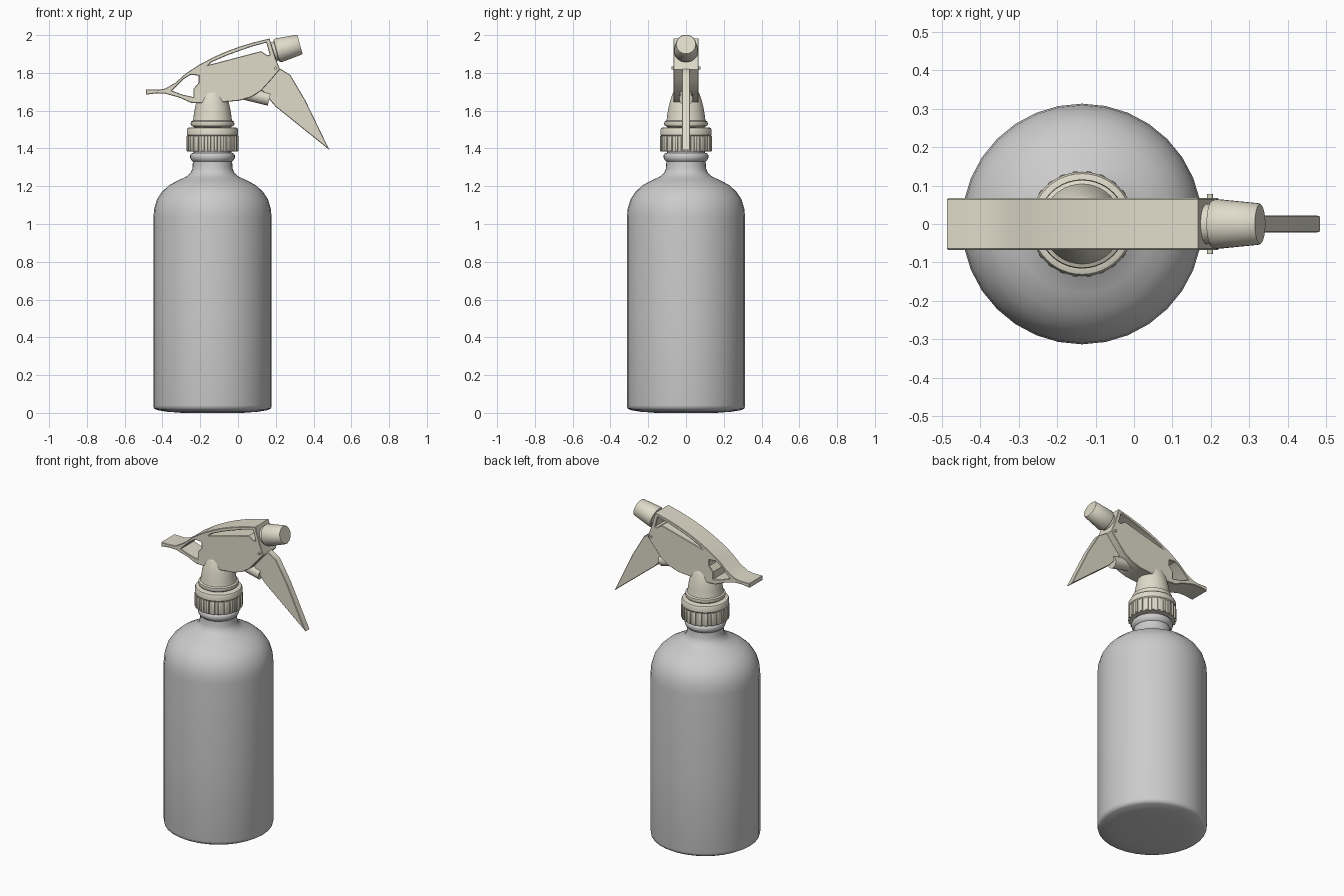
import bpy, bmesh, math
from mathutils import Matrix, Vector

if "Cube" in bpy.data.objects:
    bpy.data.objects.remove(bpy.data.objects["Cube"])

AXIS_X = -0.135   # vertical axis of the bottle

cream = bpy.data.materials.new("cream_plastic")
cream.diffuse_color = (0.74, 0.71, 0.59, 1)
cream.use_nodes = True
cream.node_tree.nodes["Principled BSDF"].inputs["Base Color"].default_value = cream.diffuse_color


def finish(bm, name, mat=None, angle=35):
    bmesh.ops.remove_doubles(bm, verts=bm.verts, dist=1e-5)
    bmesh.ops.recalc_face_normals(bm, faces=bm.faces)
    me = bpy.data.meshes.new(name)
    bm.to_mesh(me)
    bm.free()
    ob = bpy.data.objects.new(name, me)
    bpy.context.collection.objects.link(ob)
    if mat:
        me.materials.append(mat)
    bpy.ops.object.select_all(action='DESELECT')
    ob.select_set(True)
    bpy.context.view_layer.objects.active = ob
    bpy.ops.object.shade_smooth_by_angle(angle=math.radians(angle))
    return ob


def lathe(name, profile, matrix, mat=None, n=32, angle=35):
    """Turn an (r, z) profile round z, with closed ends, then place it."""
    bm = bmesh.new()
    rings = [[bm.verts.new((r * math.cos(math.tau * i / n), r * math.sin(math.tau * i / n), z))
              for i in range(n)] for r, z in profile]
    for a, b in zip(rings, rings[1:]):
        for i in range(n):
            j = (i + 1) % n
            bm.faces.new((a[i], a[j], b[j], b[i]))
    bm.faces.new(rings[0])
    bm.faces.new(rings[-1])
    bm.transform(matrix)
    return finish(bm, name, mat, angle)


def plate(name, loops, half, mat):
    """Extrude an (x, z) outline with holes to +-half in y."""
    cu = bpy.data.curves.new(name + "_outline", 'CURVE')
    cu.dimensions = '2D'
    cu.fill_mode = 'BOTH'
    bev = 0.003
    cu.extrude = half - bev
    cu.bevel_depth = bev
    cu.bevel_resolution = 0
    cu.offset = -bev
    for pts in loops:
        sp = cu.splines.new('POLY')
        sp.points.add(len(pts) - 1)
        for p, (x, z) in zip(sp.points, pts):
            p.co = (x, z, 0, 1)
        sp.use_cyclic_u = True
    tmp = bpy.data.objects.new(name + "_tmp", cu)
    bpy.context.collection.objects.link(tmp)
    me = tmp.evaluated_get(bpy.context.evaluated_depsgraph_get()).to_mesh()
    bm = bmesh.new()
    bm.from_mesh(me)
    bpy.data.objects.remove(tmp)
    bm.transform(Matrix.Rotation(math.pi / 2, 4, 'X'))
    return finish(bm, name, mat, 30)


def along(start, end):
    """Matrix that carries the z axis onto start -> end."""
    d = Vector(end) - Vector(start)
    return Matrix.Translation(start) @ d.to_track_quat('Z', 'Y').to_matrix().to_4x4()


upright = Matrix.Translation((AXIS_X, 0, 0))

# Bottle with round shoulder and ringed neck
lathe("bottle", [(0.16, 0.0), (0.24, 0.006), (0.295, 0.015), (0.31, 0.024), (0.313, 0.04),
                 (0.313, 0.5), (0.313, 1.03), (0.309, 1.08), (0.294, 1.13), (0.268, 1.17),
                 (0.23, 1.205), (0.18, 1.232), (0.14, 1.25), (0.116, 1.27), (0.106, 1.295),
                 (0.104, 1.33), (0.113, 1.338), (0.118, 1.35), (0.118, 1.364),
                 (0.112, 1.374), (0.1, 1.376), (0.1, 1.40)], upright, angle=50)

# Screw collar
lathe("screw_collar", [(0.1, 1.384), (0.129, 1.384), (0.131, 1.39), (0.131, 1.465), (0.136, 1.472),
                       (0.136, 1.498), (0.131, 1.508), (0.12, 1.512), (0.08, 1.512)],
      upright, cream, 48)

# Grip ribs round the collar
bm = bmesh.new()
RIBS = 24
for i in range(RIBS):
    m = (upright @ Matrix.Rotation(math.tau * (i + 0.5) / RIBS, 4, 'Z')
         @ Matrix.Translation((0.130, 0, 1.426)) @ Matrix.Diagonal((0.016, 0.017, 0.082, 1)))
    bmesh.ops.create_cube(bm, size=1, matrix=m)
bmesh.ops.bevel(bm, geom=bm.edges[:], offset=0.004, segments=2, affect='EDGES', profile=0.5)
finish(bm, "collar_ribs", cream)

# Tapered neck that runs up into the head
lathe("head_neck", [(0.09, 1.50), (0.1, 1.515), (0.112, 1.52), (0.116, 1.53), (0.114, 1.542),
                    (0.104, 1.547), (0.102, 1.556), (0.099, 1.58), (0.092, 1.62), (0.083, 1.655),
                    (0.073, 1.685), (0.063, 1.705), (0.045, 1.715)], upright, cream, 40)

# Spray head: outline, rear opening, slot under the top cover
outline = [(-.487, 1.712), (-.42, 1.711), (-.385, 1.717), (-.33, 1.749), (-.278, 1.796), (-.204, 1.844),
           (-.124, 1.886), (-.06, 1.914), (.008, 1.939), (.085, 1.962), (.167, 1.982), (.198, 1.881),
           (.222, 1.818), (.177, 1.765), (.124, 1.706), (.071, 1.672), (.008, 1.653),
           (-.07, 1.646), (-.204, 1.640), (-.25, 1.642), (-.31, 1.669), (-.385, 1.690),
           (-.43, 1.692), (-.487, 1.685)]
rear_hole = [(-.350, 1.706), (-.288, 1.767), (-.251, 1.790), (-.208, 1.786), (-.208, 1.748),
             (-.235, 1.717), (-.235, 1.672), (-.294, 1.685)]
slot = [(-.156, 1.842), (-.14, 1.857), (-.06, 1.892), (.008, 1.917), (.085, 1.943), (.15, 1.960),
        (.168, 1.896), (.155, 1.893), (.122, 1.915)]
plate("spray_head", [outline, rear_hole, slot], 0.067, cream)

# Trigger lever
plate("trigger", [[(.20, 1.825), (.228, 1.82), (.278, 1.788), (.357, 1.654), (.484, 1.392),
                   (.198, 1.622), (.12, 1.715)]], 0.022, cream)

# Trigger pivot pin
lathe("pivot_pin", [(0.008, 0), (0.008, 0.156)], along((.198, -.078, 1.825), (.198, .078, 1.825)),
      cream, 12)

# Pump cylinder under the head
lathe("pump_cylinder", [(0.036, 0), (0.036, 0.15)], along((.02, 0, 1.697), (.165, 0, 1.662)),
      cream, 24)

# Nozzle: short stem and tapered knob
nozzle_axis = along((.170, 0, 1.907), (.286, 0, 1.939))
lathe("nozzle_stem", [(0.052, 0), (0.052, 0.05)], nozzle_axis, cream, 32)
lathe("nozzle_knob", [(0.05, 0.033), (0.061, 0.036), (0.065, 0.046), (0.054, 0.160), (0.051, 0.164)],
      nozzle_axis, cream, 32)
